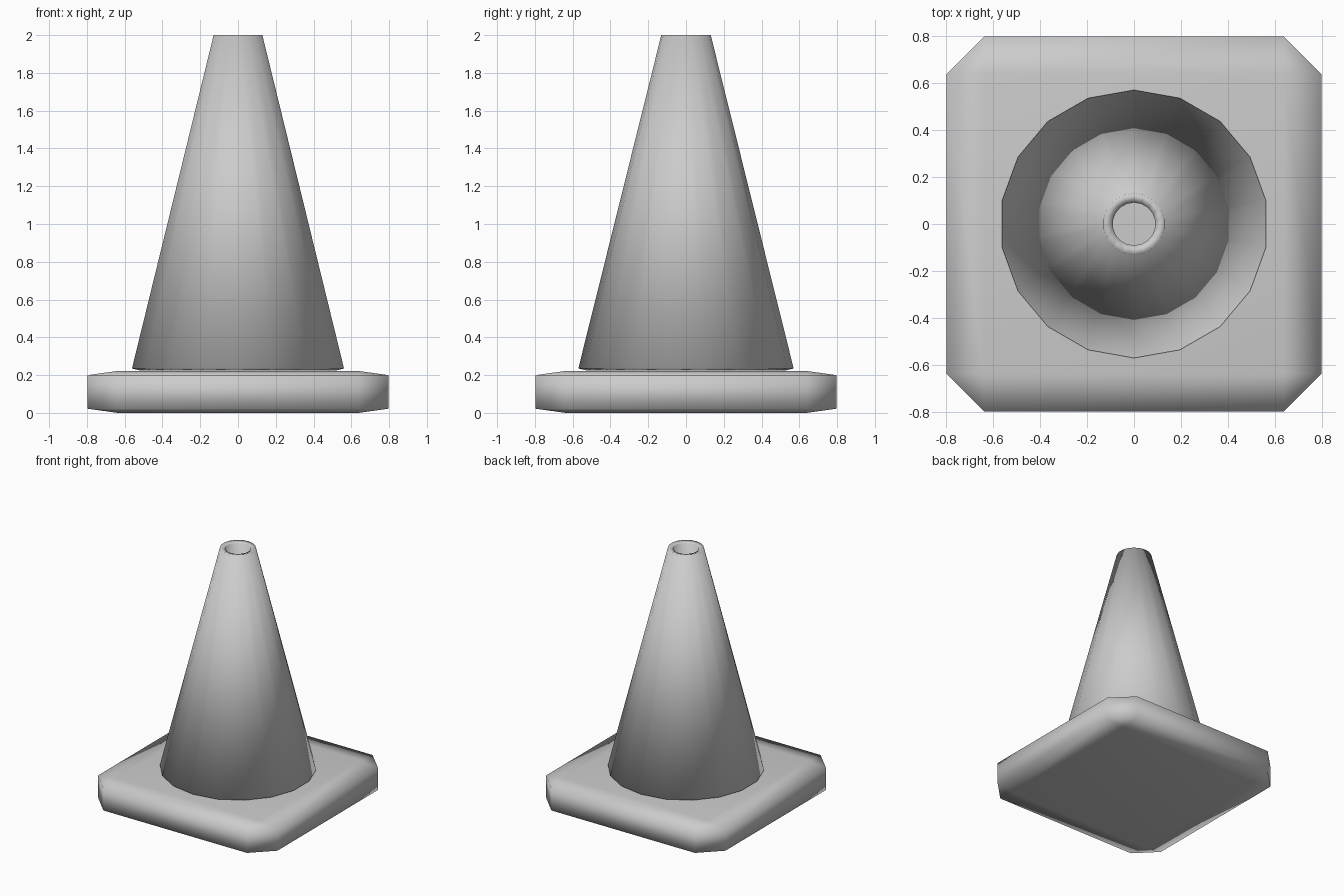
import bpy, bmesh
from math import sin, cos, tau

if "Cube" in bpy.data.objects:
    bpy.data.objects.remove(bpy.data.objects["Cube"])


def add_object(name, bm):
    bmesh.ops.recalc_face_normals(bm, faces=bm.faces[:])
    for f in bm.faces:
        f.smooth = True
    mesh = bpy.data.meshes.new(name)
    bm.to_mesh(mesh)
    bm.free()
    ob = bpy.data.objects.new(name, mesh)
    bpy.context.collection.objects.link(ob)
    return ob


# Base slab: bevelled cube flattened, which stretches the corner chamfers
bm = bmesh.new()
bmesh.ops.create_cube(bm, size=2)
bmesh.ops.bevel(bm, geom=bm.edges[:], offset=0.2, offset_type='OFFSET',
                segments=1, profile=0.5, affect='EDGES')
for v in bm.verts:
    v.co.x *= 0.797
    v.co.y *= 0.797
    v.co.z = (v.co.z + 1) * 0.111
add_object("base_slab", bm)

# Hollow cone wall: closed four-point profile turned into 18 sides
SIDES = 18
profile = [(0.57, 0.235), (0.131, 2.0), (0.091, 1.99), (0.53, 0.225)]
bm = bmesh.new()
rings = []
for r, z in profile:
    rings.append([bm.verts.new((r * sin(tau * i / SIDES), r * cos(tau * i / SIDES), z))
                  for i in range(SIDES)])
for k in range(len(rings)):
    a, b = rings[k], rings[(k + 1) % len(rings)]
    for i in range(SIDES):
        j = (i + 1) % SIDES
        bm.faces.new((a[i], a[j], b[j], b[i]))
add_object("cone_body", bm)
